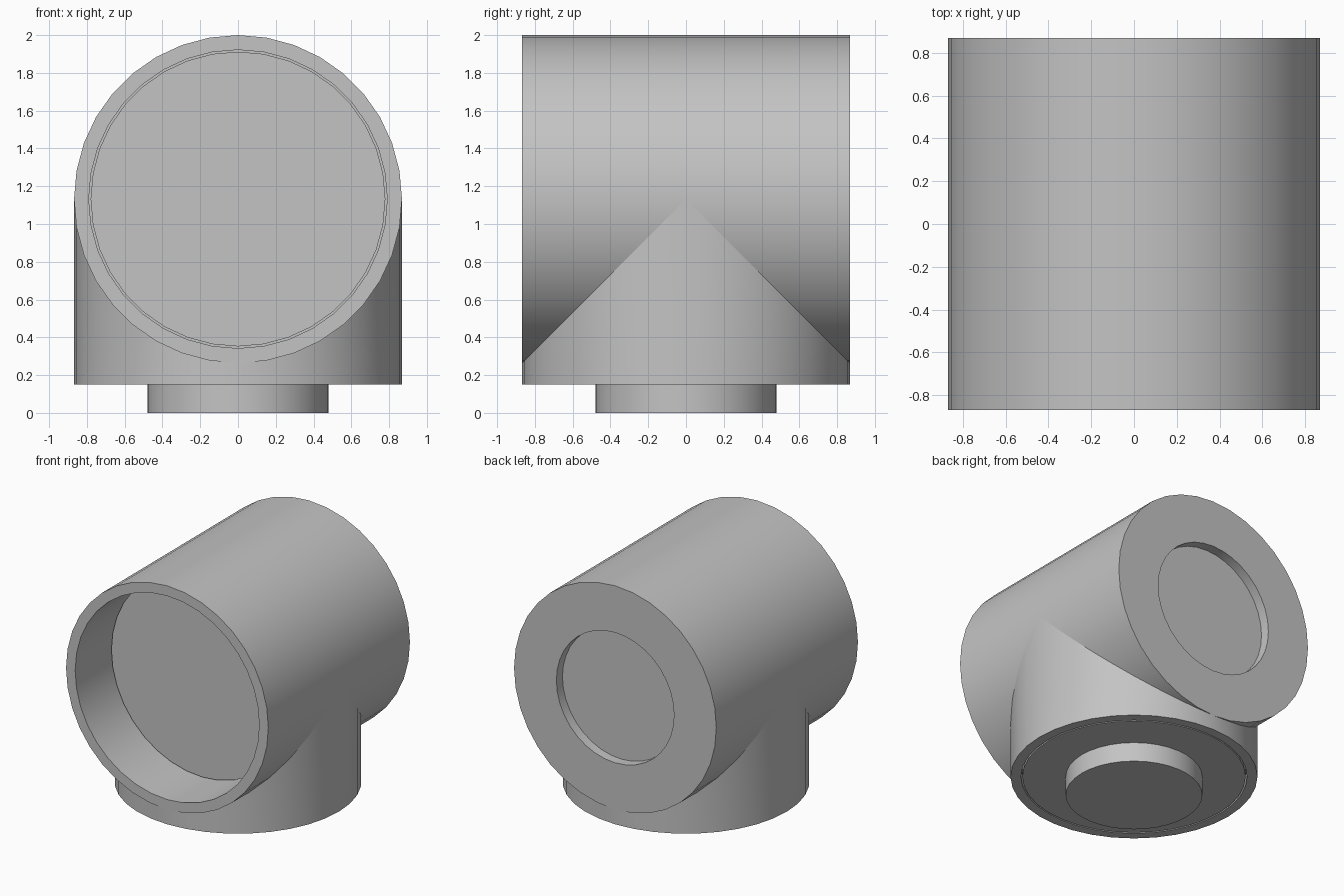
import bpy
import bmesh
from math import cos, sin, pi, radians

SIDES = 36
RADIUS = 0.868
AXIS_Z = 2 - RADIUS
BASE_Z = 0.15

if "Cube" in bpy.data.objects:
    bpy.data.objects.remove(bpy.data.objects["Cube"], do_unlink=True)

grey = bpy.data.materials.new("plain grey")
grey.use_nodes = True
grey.diffuse_color = (0.55, 0.55, 0.55, 1)
grey.node_tree.nodes["Principled BSDF"].inputs["Base Color"].default_value = (0.55, 0.55, 0.55, 1)


def lathe(name, profile, place):
    """Revolve (radius, height) points; place maps x, y, height to a position."""
    bm = bmesh.new()
    rings = []
    for r, h in profile:
        if r == 0:
            rings.append([bm.verts.new(place(0, 0, h))] * SIDES)
        else:
            angles = [2 * pi * i / SIDES for i in range(SIDES)]
            rings.append([bm.verts.new(place(r * cos(a), r * sin(a), h)) for a in angles])
    for low, high in zip(rings, rings[1:]):
        for i in range(SIDES):
            j = (i + 1) % SIDES
            corners = dict.fromkeys((low[i], low[j], high[j], high[i]))
            bm.faces.new(list(corners))
    bmesh.ops.recalc_face_normals(bm, faces=bm.faces)
    mesh = bpy.data.meshes.new(name)
    bm.to_mesh(mesh)
    bm.free()
    mesh.materials.append(grey)
    obj = bpy.data.objects.new(name, mesh)
    bpy.context.collection.objects.link(obj)
    bpy.ops.object.select_all(action="DESELECT")
    obj.select_set(True)
    bpy.context.view_layer.objects.active = obj
    bpy.ops.object.shade_smooth_by_angle(angle=radians(30))
    return obj


# Horizontal pipe: deep socket at the front, shallow round recess at the back
front, back = -RADIUS, RADIUS
floor = front + 0.43
lathe("horizontal_pipe", [
    (0, floor), (0.78, floor), (0.78, floor + 0.05), (0.79, floor + 0.05),
    (0.79, front), (RADIUS, front), (RADIUS, back),
    (0.505, back), (0.505, back - 0.075), (0, back - 0.075),
], lambda x, y, h: (x, h, AXIS_Z + y))


# Vertical branch: its upper rim follows the mitre where equal pipes meet
def branch_point(x, y, h):
    return (x, y, AXIS_Z - abs(y) if h == AXIS_Z else h)


lathe("vertical_branch", [
    (0, 0), (0.48, 0), (0.48, BASE_Z), (0.785, BASE_Z),
    (0.785, BASE_Z + 0.08), (0.795, BASE_Z + 0.08), (0.795, BASE_Z),
    (RADIUS, BASE_Z), (RADIUS, AXIS_Z),
], branch_point)
